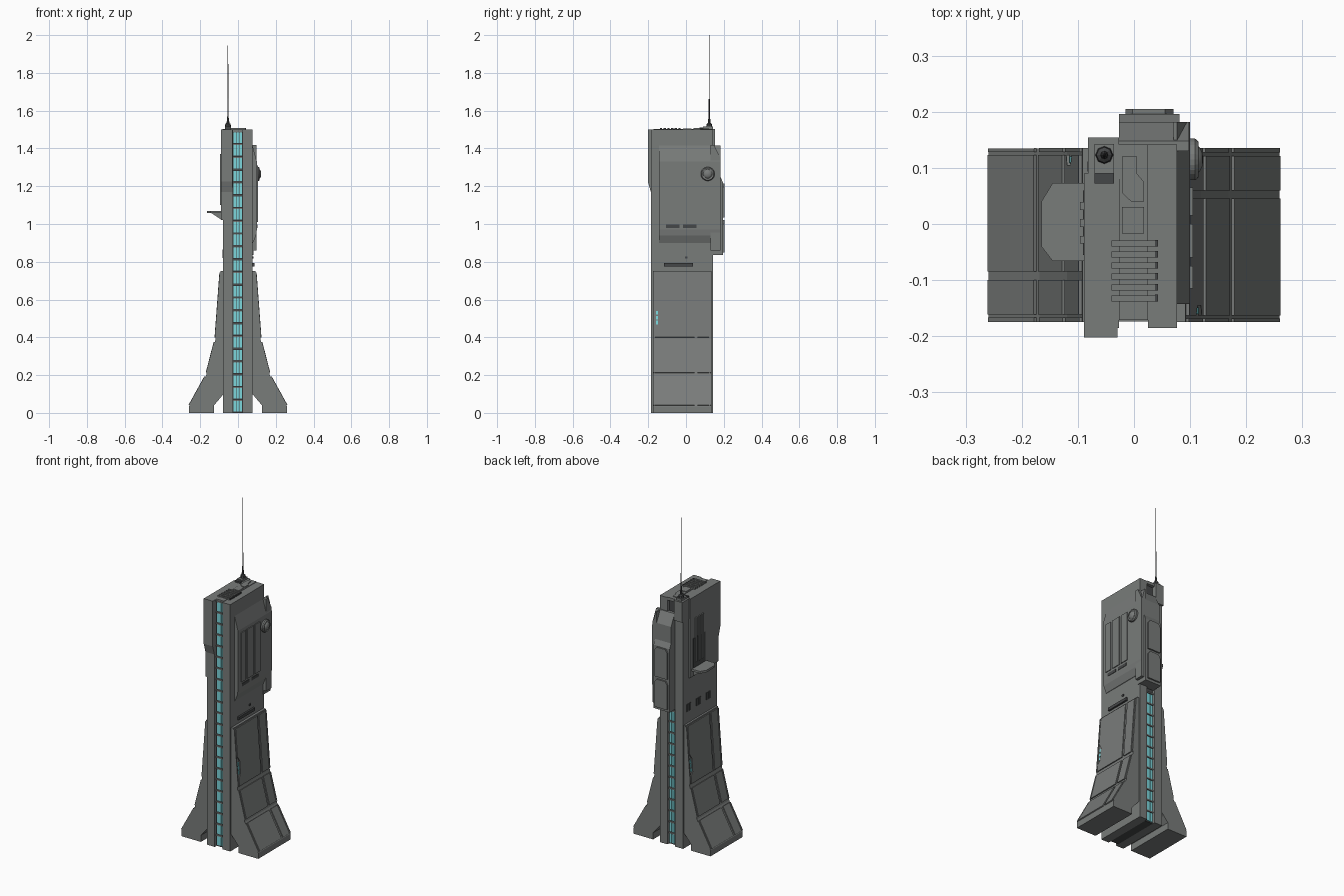
import bpy, bmesh, math
from mathutils import Matrix

if "Cube" in bpy.data.objects:
    bpy.data.objects.remove(bpy.data.objects["Cube"])


def material(name, rgb):
    m = bpy.data.materials.new(name)
    m.diffuse_color = (*rgb, 1)
    m.use_nodes = True
    m.node_tree.nodes["Principled BSDF"].inputs["Base Color"].default_value = m.diffuse_color
    return m


HULL = material("hull grey", (0.19, 0.2, 0.195))
DARK = material("dark grey", (0.06, 0.063, 0.065))
GLASS = material("cyan glass", (0.2, 0.68, 0.72))


def finish(name, bm, mat):
    bmesh.ops.recalc_face_normals(bm, faces=bm.faces)
    me = bpy.data.meshes.new(name)
    bm.to_mesh(me)
    bm.free()
    me.materials.append(mat)
    ob = bpy.data.objects.new(name, me)
    bpy.context.collection.objects.link(ob)
    return ob


def loft(name, lower, upper, mat):
    """Solid between two matching point rings."""
    bm = bmesh.new()
    a = [bm.verts.new(p) for p in lower]
    b = [bm.verts.new(p) for p in upper]
    bm.faces.new(a)
    bm.faces.new(b)
    n = len(a)
    for i in range(n):
        j = (i + 1) % n
        bm.faces.new((a[i], a[j], b[j], b[i]))
    return finish(name, bm, mat)


def prism(name, axis, pts, lo, hi, mat=HULL):
    """Extrude a 2D profile along an axis (profile in the other two axes)."""
    put = {"x": lambda p, d: (d, p[0], p[1]),
           "y": lambda p, d: (p[0], d, p[1]),
           "z": lambda p, d: (p[0], p[1], d)}[axis]
    return loft(name, [put(p, lo) for p in pts], [put(p, hi) for p in pts], mat)


def box(name, x, y, z, mat=HULL):
    return prism(name, "z", [(x[0], y[0]), (x[1], y[0]), (x[1], y[1]), (x[0], y[1])], *z, mat)


def lathe(name, profile, loc, segs, mat=HULL, rot=None):
    bm = bmesh.new()
    rings = [[bm.verts.new((r * math.cos(math.tau * i / segs), r * math.sin(math.tau * i / segs), h))
              for i in range(segs)] for r, h in profile]
    for a, b in zip(rings, rings[1:]):
        for i in range(segs):
            j = (i + 1) % segs
            bm.faces.new((a[i], a[j], b[j], b[i]))
    bm.faces.new(rings[0])
    bm.faces.new(rings[-1])
    bm.transform(Matrix.Translation(loc) @ (rot or Matrix()))
    return finish(name, bm, mat)


def spun(ob):
    """Opposite copy: half turn about the core's vertical axis."""
    c = ob.copy()
    c.name = ob.name + "_left"
    c.location = (0, -0.04, 0)
    c.rotation_euler = (0, 0, math.pi)
    bpy.context.collection.objects.link(c)


# Core: two slabs with a recessed spine between them
box("right_slab", (0.025, 0.077), (-0.185, 0.142), (0, 1.5))
box("left_slab", (-0.08, -0.027), (-0.185, 0.142), (0, 1.5))
box("spine", (-0.027, 0.025), (-0.166, 0.124), (0, 1.495), DARK)
box("spine_roof", (-0.027, 0.025), (-0.171, 0.142), (1.485, 1.503))

# Window strips, front and back
ROWS, STEP = 22, 0.0677
for i in range(ROWS):
    z = 0.008 + i * STEP
    for face, y, out in (("front", -0.166, -1), ("back", 0.124, 1)):
        if face == "back" and z > 0.8:
            continue
        for k in range(3):
            x = -0.0245 + k * 0.0163
            box(f"{face}_window", (x, x + 0.0135), sorted((y, y + out * 0.003)), (z, z + 0.055), GLASS)
        box(f"{face}_window_ledge", (-0.027, 0.025), sorted((y, y + out * 0.008)), (z + 0.056, z + 0.064))

# Flared legs
spun(prism("leg", "y", [(0.076, 0.75), (0.092, 0.75), (0.119, 0.39), (0.168, 0.2), (0.259, 0.035),
                        (0.259, 0), (0.127, 0), (0.127, 0.04), (0.076, 0.1)], -0.175, 0.135))


def leg_plate(name, pts, seg, out=0.006, mat=HULL):
    """Plate of (y, z) outline lying on one sloping leg segment."""
    (x0, z0), (x1, z1) = seg
    at = lambda z: x0 + (x1 - x0) * (z - z0) / (z1 - z0)
    ln = math.hypot(x1 - x0, z1 - z0)
    nx, nz = (z0 - z1) / ln * out, (x1 - x0) / ln * out
    spun(loft(name, [(at(z), y, z) for y, z in pts],
              [(at(z) + nx, y, z + nz) for y, z in pts], mat))


SEGS = [((0.092, 0.75), (0.119, 0.39)), ((0.119, 0.39), (0.168, 0.2)), ((0.168, 0.2), (0.259, 0.035))]
for seg, (lo, hi) in zip(SEGS, ((0.4, 0.742), (0.212, 0.375), (0.04, 0.19))):
    front = [(-0.163, lo), (0.045, lo), (0.045, hi), (-0.163, hi)]
    if hi > 0.7:
        front += [(-0.163, 0.575), (-0.145, 0.545), (-0.145, 0.465), (-0.163, 0.445)]
    leg_plate("leg_panel_wide", front, seg)
    leg_plate("leg_panel_narrow", [(0.06, lo), (0.121, lo), (0.121, hi), (0.06, hi)], seg)
    for y0, y1 in ((-0.175, -0.168), (0.127, 0.135)):
        leg_plate("leg_edge_rail", [(y0, lo), (y1, lo), (y1, hi), (y0, hi)], seg, 0.005)
for k in range(3):
    z = 0.468 + k * 0.026
    leg_plate("leg_window", [(-0.16, z), (-0.149, z), (-0.149, z + 0.02), (-0.16, z + 0.02)], SEGS[0], 0.003, GLASS)

# Upper left shell with overhanging front, and rear cap
prism("left_shell", "x", [(-0.202, 1.5), (-0.202, 1.225), (-0.186, 1.17), (-0.186, 1.02),
                          (0.09, 1.02), (0.09, 1.5)], -0.089, -0.029)
box("left_rear_cap", (-0.082, -0.027), (0.08, 0.154), (1.38, 1.502))

# Balcony, bracket and doorway
prism("balcony", "z", [(-0.085, 0.073), (-0.145, 0.073), (-0.165, 0.04), (-0.165, -0.04),
                       (-0.145, -0.066), (-0.085, -0.066)], 1.057, 1.07)
for y in (-0.04, 0.003, 0.046):
    prism("balcony_bracket", "y", [(-0.085, 1.057), (-0.14, 1.057), (-0.085, 1.02)], y - 0.007, y + 0.007)
box("doorway", (-0.091, -0.086), (-0.055, 0.06), (1.07, 1.25), DARK)
for y in (-0.035, -0.005, 0.025):
    box("doorway_rib", (-0.096, -0.088), (y, y + 0.014), (1.1, 1.37))
for y in (-0.12, -0.025, 0.07):
    for d in (0, 0.024):
        box("left_side_window", (-0.083, -0.079), (y + d, y + d + 0.017), (0.82, 0.865), DARK)

# Large right side pod with strips, vents and lamp
prism("right_pod", "y", [(0.07, 0.895), (0.079, 0.9), (0.096, 0.94), (0.1, 0.97), (0.1, 1.33), (0.077, 1.415),
                         (0.07, 1.415)], -0.143, 0.182)
for y0, y1 in ((-0.115, -0.075), (-0.06, 0.0), (0.015, 0.065)):
    box("right_pod_strip", (0.098, 0.105), (y0, y1), (1.01, 1.31))
for y in (-0.105, -0.015):
    box("right_pod_vent", (0.098, 0.102), (y, y + 0.07), (0.98, 0.998), DARK)
lamp = lathe("round_lamp", [(0.037, 0), (0.037, 0.012), (0.032, 0.018), (0.027, 0.018), (0.025, 0.014),
                            (0.022, 0.02), (0.012, 0.025), (0.002, 0.026)],
             (0.097, 0.115, 1.265), 24, HULL, Matrix.Rotation(math.pi / 2, 4, "Y"))
for p in lamp.data.polygons:
    p.use_smooth = len(p.vertices) == 4 and p.center.x > 0.113
box("right_ledge", (0.075, 0.088), (-0.116, 0.037), (0.775, 0.793), DARK)
box("right_marker", (0.075, 0.083), (-0.006, 0.008), (0.818, 0.828), DARK)

# Rear pod with stacked plates
prism("rear_pod", "x", [(0.13, 0.86), (0.182, 0.86), (0.182, 1.35), (0.148, 1.418), (0.13, 1.418)], -0.027, 0.098)
prism("rear_pod_base", "x", [(0.13, 0.835), (0.196, 0.835), (0.196, 1.22), (0.182, 1.25), (0.13, 1.25)], -0.027, 0.081)
for z0, z1 in ((0.85, 1.02), (1.035, 1.215)):
    prism("rear_plate", "y", [(-0.015, z0), (0.07, z0), (0.07, z1 - 0.02), (0.055, z1), (-0.003, z1),
                              (-0.015, z1 - 0.02)], 0.19, 0.205)

# Roof plates and slats
prism("roof_plate", "z", [(-0.021, 0.12), (0.005, 0.12), (0.005, 0.09), (0.018, 0.075), (0.018, 0.04),
                          (-0.005, 0.04), (-0.021, 0.055)], 1.5, 1.507)
box("roof_hatch", (-0.021, 0.018), (-0.017, 0.03), (1.5, 1.506))
for k in range(6):
    y = -0.138 + k * 0.0195
    box("roof_slat", (-0.04, 0.037), (y, y + 0.011), (1.498, 1.508))
    box("roof_slat_end", (0.037, 0.043), (y, y + 0.012), (1.498, 1.509), DARK)

# Antenna
box("antenna_base", (-0.07, -0.036), (0.09, 0.143), (1.5, 1.515))
box("antenna_vent", (-0.07, -0.036), (0.072, 0.09), (1.5, 1.51), DARK)
lathe("antenna", [(0.016, 1.513), (0.014, 1.53), (0.007, 1.535), (0.006, 1.555), (0.004, 1.56), (0.003, 1.66),
                  (0.0016, 1.665), (0.0012, 2.0)], (-0.053, 0.123, 0), 8, DARK)
